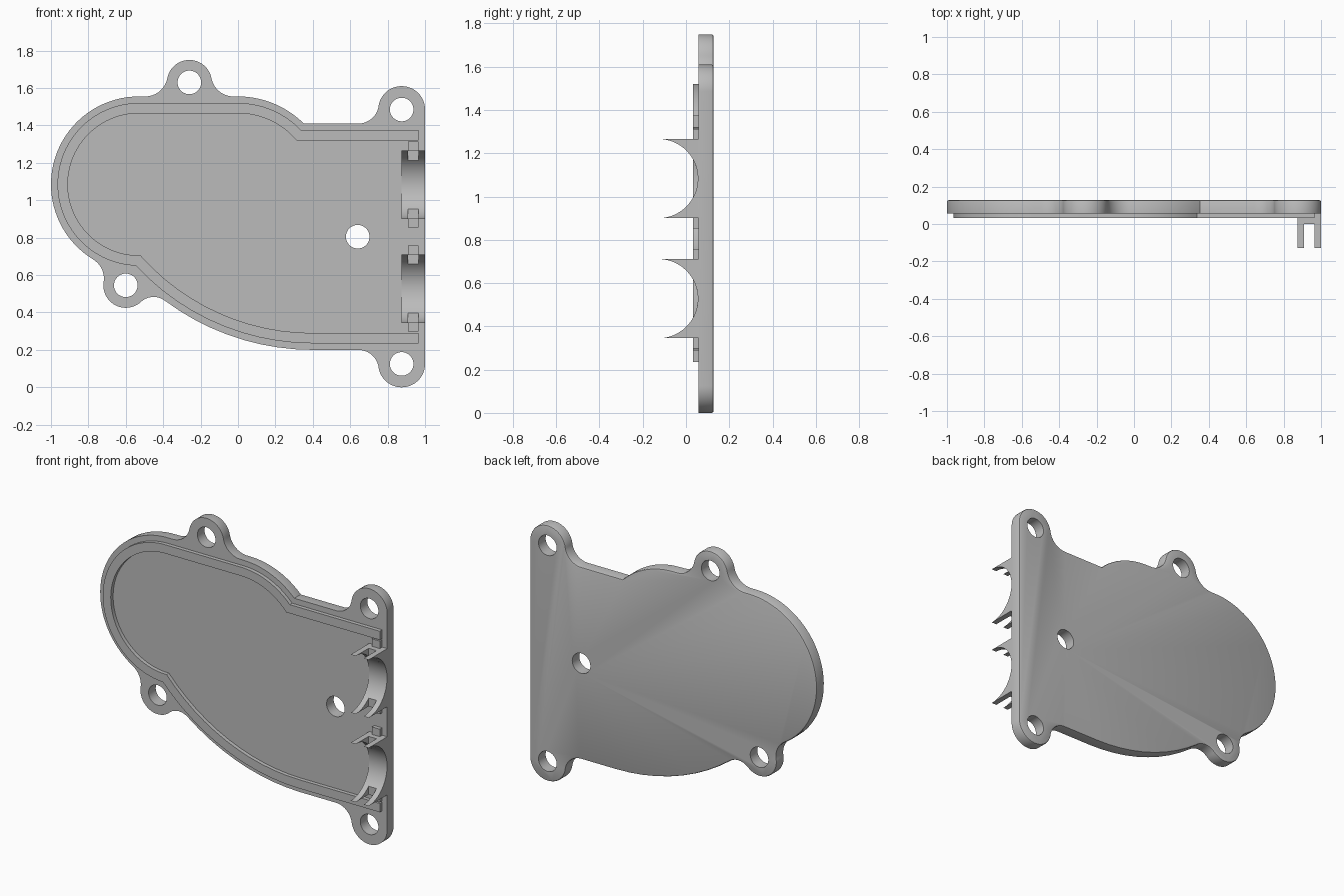
import bpy, bmesh
from math import sin, cos, acos, asin, atan2, hypot, radians, degrees, pi
from mathutils import Matrix

cube = bpy.data.objects.get("Cube")
if cube:
    bpy.data.objects.remove(cube)

grey = bpy.data.materials.new("plain_grey")
grey.use_nodes = True
COLOUR = (0.5, 0.5, 0.5, 1)
grey.diffuse_color = COLOUR
grey.node_tree.nodes["Principled BSDF"].inputs["Base Color"].default_value = COLOUR

FRONT, BACK, LIP = 0.057, 0.128, 0.033
# Circles that make up the main body: (x, z, radius)
SHOULDER = (0, 1.055, 0.5)
ROUND_END = (-0.53, 1.085, 0.47)
BELLY = (0.4, 1.52, 1.32)


def arc(circle, start, end, inset=0):
    """Points along a circle between two angles in degrees."""
    x, z, r = circle
    r -= inset
    n = max(6, int(abs(end - start) / 4))
    angles = [radians(start + (end - start) * i / n) for i in range(n + 1)]
    return [(x + r * cos(a), z + r * sin(a)) for a in angles]


def finish(ob):
    """Smooth the curved sides and keep the edges sharp."""
    ob.data.shade_smooth()
    ob.data.set_sharp_from_angle(angle=radians(30))


def prism(name, points, depth0, depth1, axis="y", bevel=0):
    """Extrude a closed profile along y (x,z points) or x (y,z points)."""
    clean = []
    for p in points:
        if not clean or hypot(p[0] - clean[-1][0], p[1] - clean[-1][1]) > 0.003:
            clean.append(p)
    bm = bmesh.new()
    place = (lambda p, d: (p[0], d, p[1])) if axis == "y" else (lambda p, d: (d, p[0], p[1]))
    rings = [[bm.verts.new(place(p, d)) for p in clean] for d in (depth0, depth1)]
    for ring in rings:
        bm.faces.new(ring)
    for i in range(len(clean)):
        j = (i + 1) % len(clean)
        bm.faces.new((rings[0][i], rings[0][j], rings[1][j], rings[1][i]))
    bmesh.ops.recalc_face_normals(bm, faces=bm.faces)
    if bevel:
        edge = [e for e in bm.edges if all(abs(v.co.y - depth1) < 1e-5 for v in e.verts)]
        bmesh.ops.bevel(bm, geom=edge, offset=bevel, segments=2, profile=0.5, affect="EDGES")
    me = bpy.data.meshes.new(name)
    bm.to_mesh(me)
    bm.free()
    me.materials.append(grey)
    ob = bpy.data.objects.new(name, me)
    bpy.context.collection.objects.link(ob)
    finish(ob)
    return ob


# Cover plate outline, anticlockwise: four screw ears blended into the body
outline = (
    arc((0.875, 1.485, 0.125), 0, 171.4)            # upper ear
    + arc((0.643, 1.52, 0.11), -8.6, -90)
    + arc(SHOULDER, 45.2, 90)
    + arc((-0.024, 1.675, 0.12), 270, 190.8)
    + arc((-0.26, 1.63, 0.12), 10.8, 169.2)         # top ear
    + arc((-0.496, 1.675, 0.12), -10.8, -90)
    + arc(ROUND_END, 90, 238.6)
    + arc((-0.837, 0.581, 0.12), 58.6, -8.7)
    + arc((-0.6, 0.545, 0.12), 171.3, 312.7)        # lower side ear
    + arc((-0.451, 0.383, 0.1), 132.7, 53.2)
    + arc(BELLY, 233.2, 270)
    + arc((0.643, 0.09, 0.11), 90, 8.6)
    + arc((0.875, 0.125, 0.125), 188.6, 360)        # lower ear
)
plate = prism("cover_plate", outline, FRONT, BACK, bevel=0.01)

# Screw holes
bpy.context.view_layer.objects.active = plate
for x, z in ((0.875, 1.485), (-0.26, 1.63), (-0.6, 0.545), (0.875, 0.125), (0.64, 0.805)):
    cutter = prism("hole_cutter", arc((x, z, 0.063), 0, 352), -0.3, 0.3)
    cutter.hide_render = True
    mod = plate.modifiers.new("hole", "BOOLEAN")
    mod.operation, mod.solver, mod.object = "DIFFERENCE", "EXACT", cutter
    bpy.ops.object.modifier_apply(modifier=mod.name)
    bpy.data.objects.remove(cutter)
finish(plate)


def body_path(inset):
    """Body outline moved inward, open on the straight side."""
    (cx, cz, cr), (bx, bz, br) = ROUND_END, BELLY
    rc, rb, d = cr - inset, br - inset, hypot(bx - cx, bz - cz)
    toward = degrees(atan2(bz - cz, bx - cx))
    at_end = toward - degrees(acos((rc * rc + d * d - rb * rb) / (2 * rc * d))) + 360
    at_belly = toward + 180 + degrees(acos((rb * rb + d * d - rc * rc) / (2 * rb * d)))
    start = degrees(asin((0.355 - inset) / (0.5 - inset)))
    return ([(0.965, 1.41 - inset)] + arc(SHOULDER, start, 90, inset)
            + arc(ROUND_END, 90, at_end, inset)
            + arc(BELLY, at_belly, 270, inset) + [(0.965, 0.2 + inset)])


# Raised locating lip
prism("locating_lip", body_path(0.035) + body_path(0.09)[::-1], LIP, FRONT + 0.001)

# Two half-round cradles, each a pair of ribs with a low web between them
AXIS_Y, RADIUS = -0.128, 0.183
for label, zc in (("upper", 1.083), ("lower", 0.528)):
    bore = (AXIS_Y, zc, RADIUS)
    rib = arc(bore, -90, 90) + [(FRONT + 0.003, zc + RADIUS), (FRONT + 0.003, zc - RADIUS)]
    for side, x0 in (("inner", 0.875), ("outer", 0.965)):
        prism(f"{label}_cradle_{side}_rib", rib, x0, x0 + 0.035, axis="x")
    half = [(0.0, zc + RADIUS), (LIP, zc + RADIUS), (LIP, zc + 0.23), (FRONT + 0.002, zc + 0.23)]
    mirrored = [(y, 2 * zc - z) for y, z in reversed(half)]
    prism(f"{label}_cradle_web", arc(bore, -45.6, 45.6) + half + mirrored, 0.91, 0.965, axis="x")
